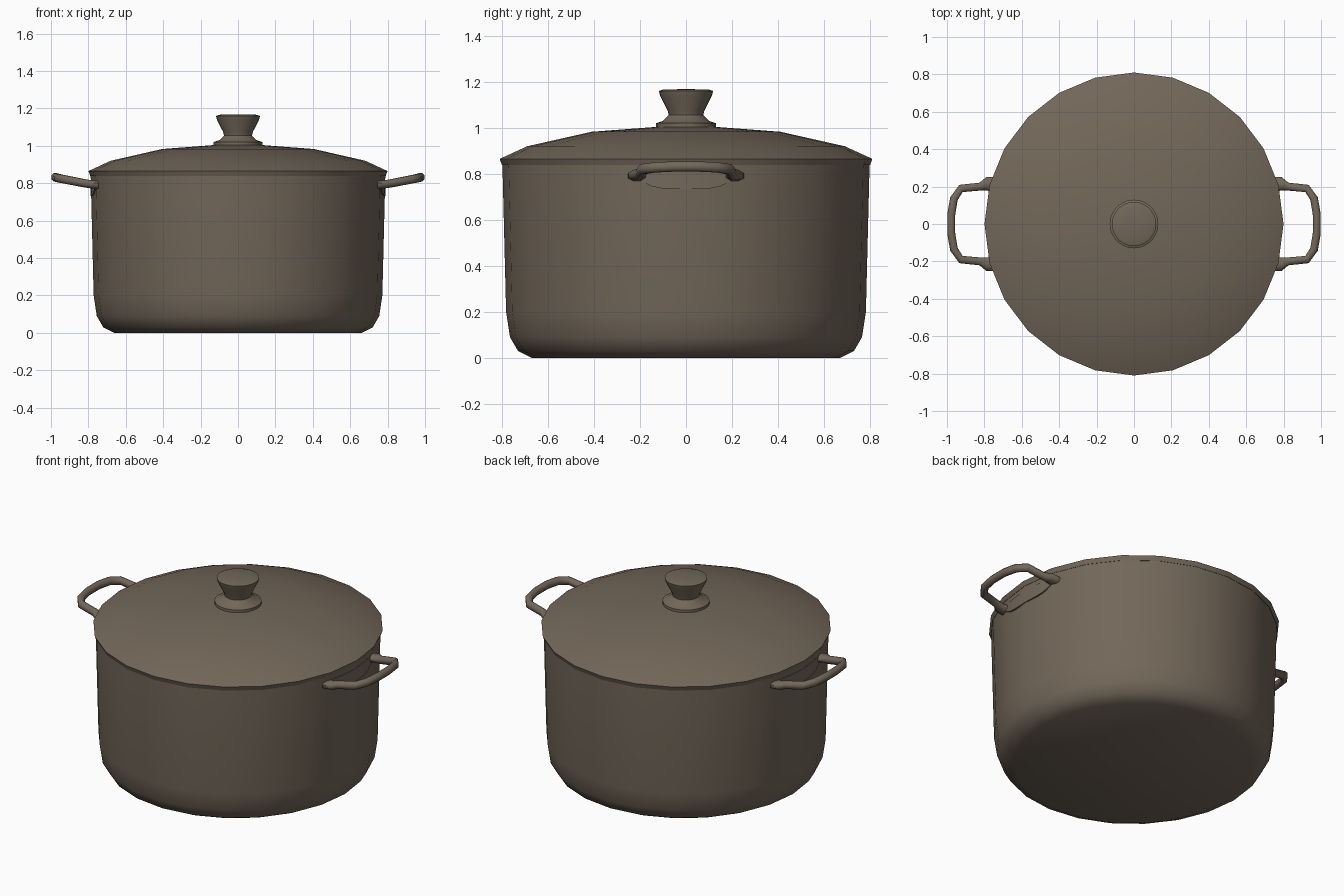
import bpy, bmesh, math
from mathutils import Vector

if "Cube" in bpy.data.objects:
    bpy.data.objects.remove(bpy.data.objects["Cube"])

metal = bpy.data.materials.new("brown grey enamel")
metal.diffuse_color = (0.17, 0.135, 0.10, 1)
metal.use_nodes = True
metal.node_tree.nodes["Principled BSDF"].inputs["Base Color"].default_value = metal.diffuse_color


def finish(bm, name, angle):
    bmesh.ops.recalc_face_normals(bm, faces=bm.faces)
    me = bpy.data.meshes.new(name)
    bm.to_mesh(me)
    bm.free()
    me.materials.append(metal)
    ob = bpy.data.objects.new(name, me)
    bpy.context.collection.objects.link(ob)
    bpy.ops.object.select_all(action='DESELECT')
    ob.select_set(True)
    bpy.context.view_layer.objects.active = ob
    bpy.ops.object.shade_smooth_by_angle(angle=math.radians(angle))
    return ob


def skin(bm, rings, closed=False):
    n = len(rings[0])
    pairs = list(zip(rings, rings[1:]))
    if closed:
        pairs.append((rings[-1], rings[0]))
    for a, b in pairs:
        for i in range(n):
            j = (i + 1) % n
            bm.faces.new((a[i], a[j], b[j], b[i]))
    if not closed:
        bm.faces.new(rings[0])
        bm.faces.new(rings[-1])


def lathe(name, profile, angle, sx=0.987, n=24):
    bm = bmesh.new()
    rings = [[bm.verts.new((r * sx * math.cos(2 * math.pi * i / n),
                            r * math.sin(2 * math.pi * i / n), z)) for i in range(n)]
             for r, z in profile]
    skin(bm, rings)
    return finish(bm, name, angle)


# Pot: outside wall, rim, inside wall and floor
lathe("pot_body", [(0.67, 0.0), (0.73, 0.03), (0.765, 0.09), (0.782, 0.2), (0.798, 0.84),
                   (0.77, 0.845), (0.755, 0.2), (0.72, 0.08), (0.65, 0.04)], 50)

# Domed lid with a turned-down rim
lathe("lid", [(0.74, 0.84), (0.80, 0.838), (0.81, 0.865), (0.69, 0.92), (0.41, 0.983),
              (0.13, 1.004), (0.03, 1.006)], 50)

# Knob: flange, waist and flared top
lathe("lid_knob", [(0.13, 0.99), (0.13, 1.02), (0.10, 1.03), (0.075, 1.055), (0.08, 1.075),
                   (0.113, 1.14), (0.118, 1.16), (0.10, 1.166), (0.03, 1.168)], 50, 1.0)


# Loop handles: swept oval section, flared where it meets the wall
half = [(0.745, 0.21, 0.79, 0.045), (0.79, 0.215, 0.795, 0.038), (0.822, 0.20, 0.80, 0.023),
        (0.925, 0.19, 0.82, 0.023), (0.963, 0.135, 0.828, 0.023), (0.977, 0.05, 0.832, 0.023)]
path = half + [(x, -y, z, r) for x, y, z, r in reversed(half)]
for side, label in ((1, "right"), (-1, "left")):
    bm = bmesh.new()
    rings = []
    for k, (x, y, z, r) in enumerate(path):
        a = path[max(k - 1, 0)]
        b = path[min(k + 1, len(path) - 1)]
        t = Vector((b[0] - a[0], b[1] - a[1], 0)).normalized()
        if k in (0, 1, len(path) - 1, len(path) - 2):
            t = Vector((1, 0, 0)) if k < 2 else Vector((-1, 0, 0))
        across = Vector((-t.y, t.x, 0))
        ring = []
        for i in range(8):
            an = math.pi / 4 * (i + 0.5)
            p = Vector((x, y, z)) + across * r * math.cos(an) \
                + Vector((0, 0, 0.024)) * math.sin(an)
            ring.append(bm.verts.new((p.x * side, p.y, p.z)))
        rings.append(ring)
    skin(bm, rings)
    finish(bm, label + "_handle", 60)

    # Mounting plate curved against the wall between the handle ends
    bm = bmesh.new()
    rings = []
    for k in range(9):
        y = -0.2 + 0.05 * k
        low = 0.733 + 0.04 * abs(y / 0.2) ** 4
        wall = 0.985 * math.sqrt(0.795 ** 2 - y * y)
        rings.append([bm.verts.new((side * (wall + d), y, z)) for d, z in
                      ((-0.02, low), (0.006, low), (0.003, 0.81), (-0.02, 0.81))])
    skin(bm, rings)
    finish(bm, label + "_handle_plate", 40)
